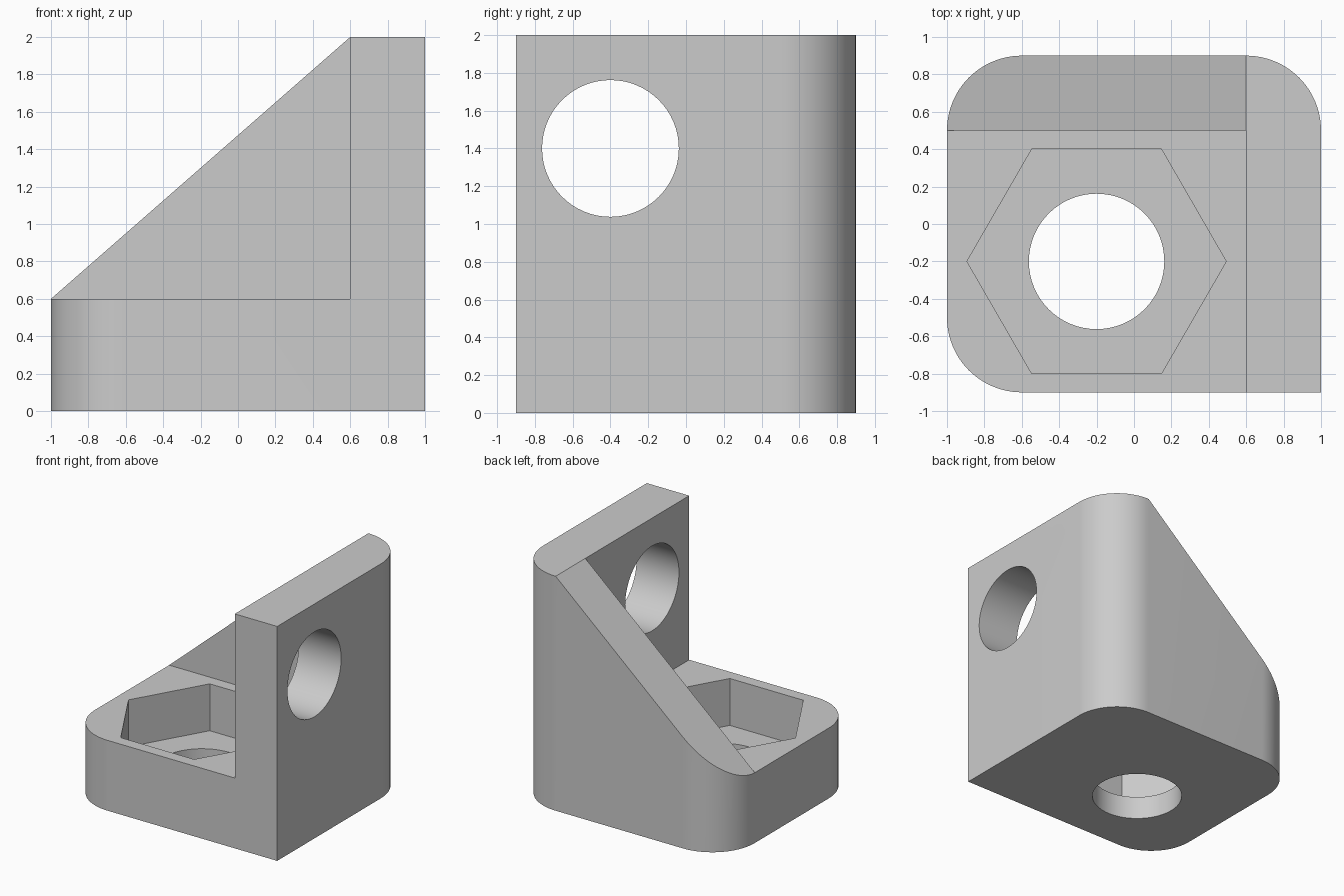
import bpy
import bmesh
from math import pi, cos, sin, radians
from mathutils import Matrix, Vector

cube = bpy.data.objects.get("Cube")
if cube:
    bpy.data.objects.remove(cube, do_unlink=True)

# Plain grey material
grey = bpy.data.materials.new("plain_grey")
grey.use_nodes = True
colour = (0.6, 0.6, 0.6, 1)
grey.diffuse_color = colour
grey.node_tree.nodes["Principled BSDF"].inputs["Base Color"].default_value = colour


def arc(cx, cy, r, start, end, steps):
    angles = [radians(start + (end - start) * i / steps) for i in range(steps + 1)]
    return [(cx + r * cos(a), cy + r * sin(a)) for a in angles]


def prism(name, outline, low, high, turn=None):
    """Extrude a 2D outline from low to high along z, then turn it."""
    bm = bmesh.new()
    face = bm.faces.new([bm.verts.new((x, y, low)) for x, y in outline])
    top = bmesh.ops.extrude_face_region(bm, geom=[face])["geom"]
    bmesh.ops.translate(bm, vec=Vector((0, 0, high - low)),
                        verts=[v for v in top if isinstance(v, bmesh.types.BMVert)])
    if turn:
        bm.transform(turn)
    bmesh.ops.recalc_face_normals(bm, faces=bm.faces)
    mesh = bpy.data.meshes.new(name)
    bm.to_mesh(mesh)
    bm.free()
    mesh.materials.append(grey)
    obj = bpy.data.objects.new(name, mesh)
    bpy.context.collection.objects.link(obj)
    return obj


# Block with three rounded upright corners and one square one
outline = [(1, -0.9)]
outline += arc(0.6, 0.5, 0.4, 0, 90, 24)
outline += arc(-0.6, 0.5, 0.4, 90, 180, 24)
outline += arc(-0.6, -0.5, 0.4, 180, 270, 24)
bracket = prism("corner_bracket", outline, 0, 2)

# Axis swaps: (x, y, z) -> (x, -z, y) and (z, x, y)
along_y = Matrix.Rotation(pi / 2, 4, "X")
along_x = Matrix(((0, 0, 1, 0), (1, 0, 0, 0), (0, 1, 0, 0), (0, 0, 0, 1)))

# Space above the base, sloped top of the rib, nut pocket and bolt holes
slope = 1.4 / 1.6
cutters = [
    prism("inner_space_cutter", [(-2, -2), (0.6, -2), (0.6, 0.5), (-2, 0.5)], 0.6, 3),
    prism("rib_slope_cutter", [(-2, 0.6 - slope), (0.6, 2), (0.6, 3), (-2, 3)], -2, 2, along_y),
    prism("nut_pocket_cutter", arc(-0.2, -0.2, 0.693, 0, 300, 5), 0.2, 1),
    prism("base_hole_cutter", arc(-0.2, -0.2, 0.362, 0, 354.375, 63), -1, 1),
    prism("wall_hole_cutter", arc(-0.4, 1.4, 0.362, 0, 354.375, 63), 0.3, 2, along_x),
]
for cutter in cutters:
    cutter.hide_render = True
    cut = bracket.modifiers.new(cutter.name, "BOOLEAN")
    cut.operation = "DIFFERENCE"
    cut.solver = "EXACT"
    cut.object = cutter

# Apply the cuts, then smooth the round walls
bpy.ops.object.select_all(action="DESELECT")
bracket.select_set(True)
bpy.context.view_layer.objects.active = bracket
for cutter in cutters:
    bpy.ops.object.modifier_apply(modifier=cutter.name)
    bpy.data.objects.remove(cutter, do_unlink=True)
bpy.ops.object.shade_smooth_by_angle(angle=radians(25))
